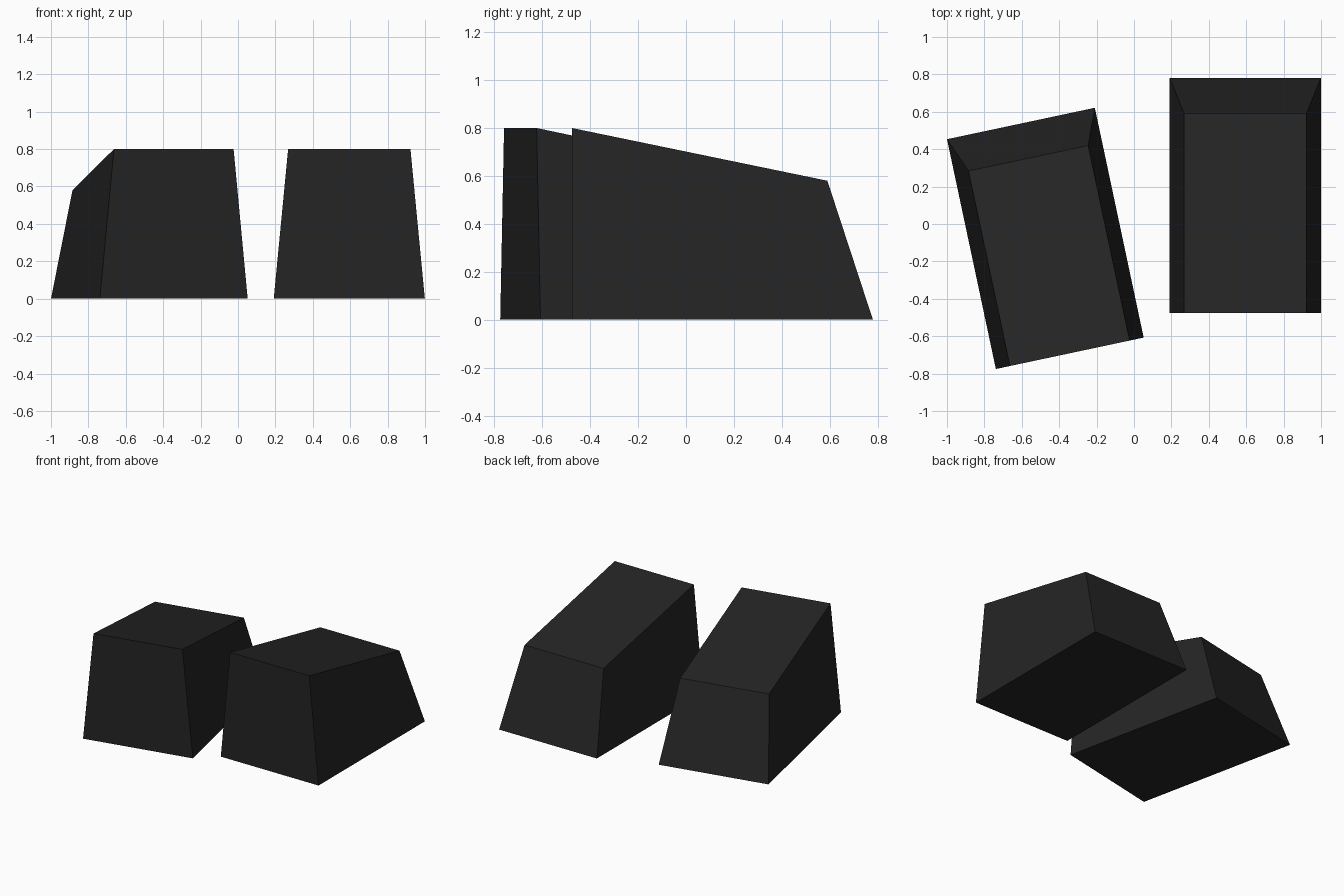
import bpy, bmesh, math
from mathutils import Matrix

if "Cube" in bpy.data.objects:
    bpy.data.objects.remove(bpy.data.objects["Cube"])

charcoal = bpy.data.materials.new("charcoal")
charcoal.diffuse_color = (0.018, 0.018, 0.018, 1)
charcoal.use_nodes = True
charcoal.node_tree.nodes["Principled BSDF"].inputs["Base Color"].default_value = charcoal.diffuse_color

HALF_W, HALF_L = 0.404, 0.628   # footprint
INSET_X, INSET_BACK = 0.077, 0.19  # taper of the sides and back
FRONT_H, BACK_H = 0.80, 0.58    # sloping top


def wedge_block(name, x, y, angle):
    """Tapered block with an upright front, leaning sides and sloped top."""
    bm = bmesh.new()
    bmesh.ops.create_cube(bm, size=2)
    for v in bm.verts:
        sx, sy, top = v.co.x, v.co.y, v.co.z > 0
        inset = INSET_X if top else 0
        height = FRONT_H if sy < 0 else BACK_H
        # the side inset stays the same along the whole length
        v.co.x = sx * (HALF_W - inset)
        v.co.y = sy * HALF_L - (INSET_BACK if top and sy > 0 else 0)
        v.co.z = height if top else 0
    bm.transform(Matrix.Translation((x, y, 0)) @ Matrix.Rotation(math.radians(angle), 4, 'Z'))
    bmesh.ops.recalc_face_normals(bm, faces=bm.faces[:])
    mesh = bpy.data.meshes.new(name)
    bm.to_mesh(mesh)
    bm.free()
    mesh.materials.append(charcoal)
    ob = bpy.data.objects.new(name, mesh)
    bpy.context.collection.objects.link(ob)


# Straight block on the right, turned block on the left
wedge_block("right_block", 0.595, 0.152, 0)
wedge_block("left_block", -0.474, -0.077, 12)
